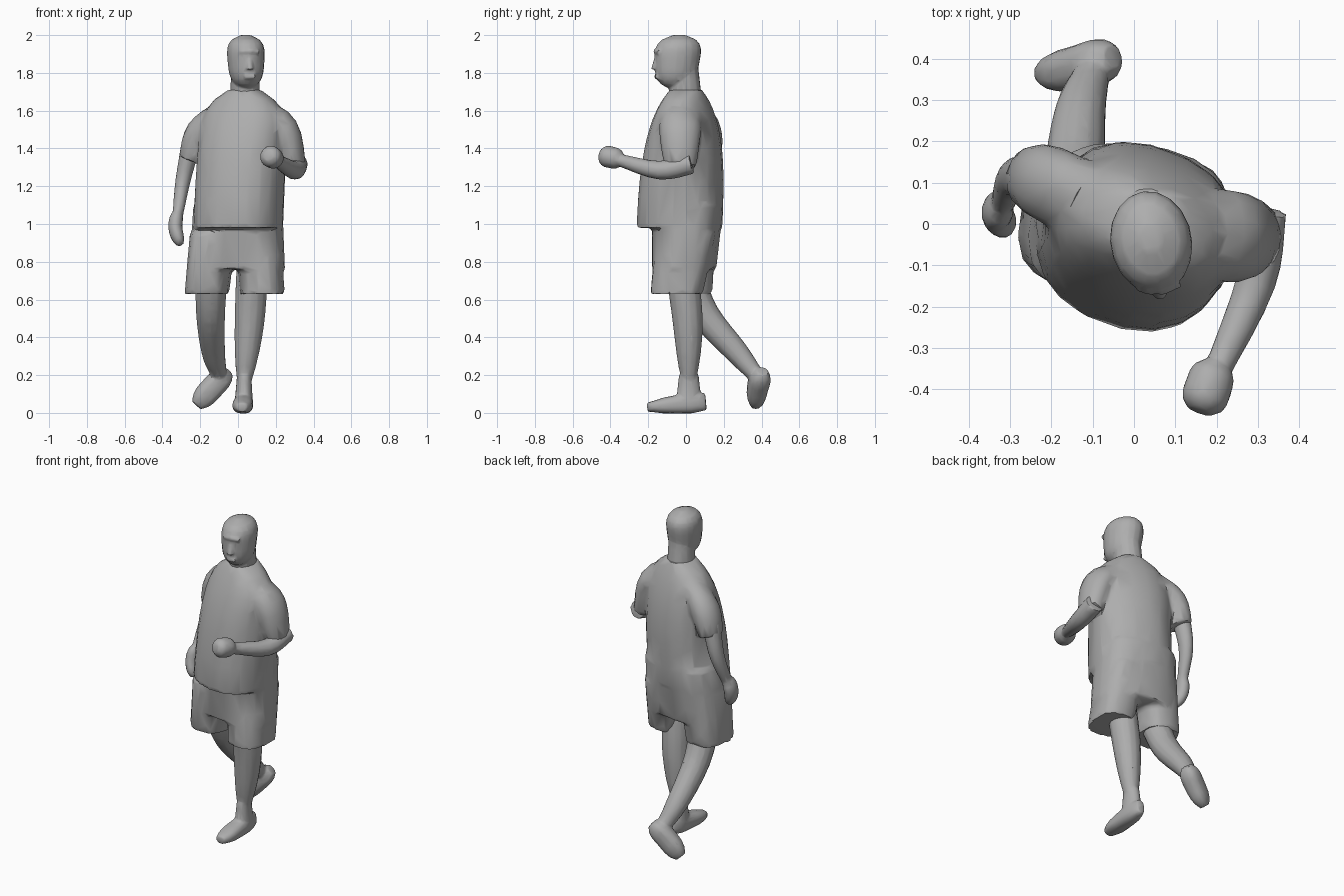
import bpy, bmesh, math
from mathutils import Vector

old = bpy.data.objects.get("Cube")
if old:
    bpy.data.objects.remove(old, do_unlink=True)

grey = bpy.data.materials.new("plain_grey")
grey.use_nodes = True
grey.diffuse_color = (0.42, 0.42, 0.42, 1)
grey.node_tree.nodes["Principled BSDF"].inputs["Base Color"].default_value = grey.diffuse_color


def taper(start, end, bulge=0, hold=1):
    """Size from start to end; bulge swells the middle, hold delays the change."""
    return lambda t: start + (end - start) * t ** hold + bulge * math.sin(math.pi * t)


def rounded(size, lowest, sharpness=4):
    """Scale a size rule so that both ends close in a rounded way."""
    return lambda t: size(t) * max(lowest, (1 - abs(2 * t - 1) ** sharpness) ** 0.5)


def along(joints, t):
    """Point on a smooth curve through the joints."""
    last = len(joints) - 1
    i = min(int(t * last), last - 1)
    f = t * last - i
    a, b = Vector(joints[i]), Vector(joints[i + 1])
    before = Vector(joints[i - 1]) if i else a * 2 - b
    after = Vector(joints[i + 2]) if i + 2 <= last else b * 2 - a
    bend = (before * 2 - a * 5 + b * 4 - after) * f * f + (a * 3 - before - b * 3 + after) * f ** 3
    return a + ((b - before) * f + bend) / 2


def loft(bm, joints, width, depth, steps=8, n=14, level=None, side=(1, 0, 0), power=2):
    """Skin over oval rings; level keeps them flat, turned by that angle."""
    rings = []
    for i in range(steps + 1):
        t = i / steps
        if level is None:
            d = along(joints, min(t + 0.05, 1)) - along(joints, max(t - 0.05, 0))
            d.normalize()
            u = Vector(side)
            u = (u - d * u.dot(d)).normalized()
        else:
            d = Vector((0, 0, 1))
            u = Vector((math.cos(math.radians(level)), math.sin(math.radians(level)), 0))
        v = d.cross(u)
        ring = []
        for k in range(n):
            angle = math.tau * (k + 0.5) / n
            p, q = (math.copysign(abs(c) ** (2 / power), c)
                    for c in (math.cos(angle), math.sin(angle)))
            ring.append(bm.verts.new(along(joints, t) + u * p * width(t) + v * q * depth(t)))
        rings.append(ring)
    for low, high in zip(rings, rings[1:]):
        for k in range(n):
            m = (k + 1) % n
            bm.faces.new((low[k], low[m], high[m], high[k]))
    bm.faces.new(rings[0][::-1])
    bm.faces.new(rings[-1])


def limb(bm, joints, start, end, bulge=0, hold=1, flat=1, **options):
    """Limb whose depth is its width times flat."""
    size = taper(start, end, bulge, hold)
    loft(bm, joints, size, lambda t: size(t) * flat, **options)


def fuse(name, bm, voxel, ratio, smoothing=2):
    """Merge overlapping volumes into one skin and reduce it to broad facets."""
    mesh = bpy.data.meshes.new(name)
    bm.to_mesh(mesh)
    bm.free()
    ob = bpy.data.objects.new(name, mesh)
    bpy.context.collection.objects.link(ob)
    bpy.ops.object.select_all(action='DESELECT')
    ob.select_set(True)
    bpy.context.view_layer.objects.active = ob
    remesh = ob.modifiers.new("merge", 'REMESH')
    remesh.mode = 'VOXEL'
    remesh.voxel_size = voxel
    soften = ob.modifiers.new("soften", 'SMOOTH')
    soften.iterations = smoothing
    facets = ob.modifiers.new("facets", 'DECIMATE')
    facets.ratio = ratio
    for modifier in ("merge", "soften", "facets"):
        bpy.ops.object.modifier_apply(modifier=modifier)
    ob.data.materials.clear()
    ob.data.materials.append(grey)
    bpy.ops.object.shade_smooth_by_angle(angle=math.radians(35))


# Loose shirt, twisted so the left shoulder leads
bm = bmesh.new()
loft(bm, [(0, -0.035, 0.98), (0.035, 0, 1.71)],
     lambda t: 0.235 - 0.15 * t ** 10, lambda t: 0.22 - 0.135 * t ** 3,
     steps=14, n=20, level=-20, power=2.3)
limb(bm, [(0.12, -0.01, 1.58), (0.24, -0.03, 1.5), (0.3, -0.03, 1.3)],
     0.075, 0.062, 0.015, flat=1.35)
limb(bm, [(-0.09, 0.05, 1.57), (-0.2, 0.095, 1.48), (-0.25, 0.11, 1.34)],
     0.075, 0.066, 0.01, flat=1.2)

# Shorts: seat and two wide legs
loft(bm, [(-0.005, -0.01, 0.76), (0, 0.01, 1.1)],
     taper(0.255, 0.235), taper(0.165, 0.185), n=20, level=-8, power=2.5)
for x, y in ((0.13, -0.05), (-0.165, 0)):
    loft(bm, [(x, y, 0.63), (x * 0.8, 0, 0.95)],
         taper(0.115, 0.12), taper(0.14, 0.16), level=-8, power=2.6)
fuse("shirt_and_shorts", bm, 0.014, 0.06)

# Head, neck and face
bm = bmesh.new()
limb(bm, [(0.035, 0, 1.64), (0.04, -0.015, 1.82)], 0.08, 0.075, flat=1.1, level=10)
skull = rounded(taper(0.085, 0.108), 0.25, 3.5)
loft(bm, [(0.045, -0.06, 1.715), (0.04, -0.035, 2)],
     skull, lambda t: skull(t) * 1.25, steps=12, n=18, level=10)
limb(bm, [(0.063, -0.165, 1.82), (0.06, -0.15, 1.9)], 0.02, 0.012, level=10)
limb(bm, [(0.01, -0.15, 1.91), (0.06, -0.16, 1.915), (0.11, -0.14, 1.91)], 0.014, 0.014)
limb(bm, [(0.035, -0.155, 1.78), (0.09, -0.15, 1.78)], 0.014, 0.014, side=(0, 0, 1))
fuse("head", bm, 0.007, 0.1)

# Left arm, bent and reaching forward
bm = bmesh.new()
limb(bm, [(0.315, 0.03, 1.32), (0.295, -0.14, 1.285), (0.2, -0.36, 1.34)],
     0.055, 0.032, 0.006)
fist = rounded(taper(0.056, 0.06), 0.5)
loft(bm, [(0.2, -0.335, 1.34), (0.16, -0.455, 1.365)], fist, fist)
fuse("left_arm", bm, 0.008, 0.1)

# Right arm, hanging with the elbow behind
bm = bmesh.new()
limb(bm, [(-0.25, 0.11, 1.42), (-0.293, 0.11, 1.22), (-0.32, 0.045, 1.04)],
     0.052, 0.028, flat=1.15)
palm = rounded(taper(0.039, 0.036), 0.5)
loft(bm, [(-0.318, 0.045, 1.07), (-0.332, 0.025, 0.98), (-0.305, -0.005, 0.89)],
     palm, lambda t: palm(t) * 1.3)
fuse("right_arm", bm, 0.008, 0.1)

# Standing left leg and shoe
bm = bmesh.new()
limb(bm, [(0.075, -0.02, 0.75), (0.06, 0.01, 0.47), (0.033, 0.015, 0.17)],
     0.085, 0.039, hold=3)
limb(bm, [(0.033, 0.015, 0.2), (0.03, 0.015, 0.04)], 0.038, 0.05, flat=1.4, level=5)
loft(bm, [(0.035, 0.105, 0.06), (0.02, -0.205, 0.03)],
     rounded(taper(0.048, 0.058), 0.5), rounded(taper(0.065, 0.034), 0.7), power=2.5)
fuse("left_leg", bm, 0.008, 0.09)

# Trailing right leg and toe-down shoe
bm = bmesh.new()
limb(bm, [(-0.14, 0, 0.74), (-0.145, 0.1, 0.52), (-0.13, 0.27, 0.32), (-0.1, 0.37, 0.2)],
     0.085, 0.042, hold=1.6, steps=12)
loft(bm, [(-0.05, 0.405, 0.22), (-0.13, 0.38, 0.14), (-0.22, 0.365, 0.04)],
     rounded(taper(0.06, 0.064), 0.5), rounded(taper(0.062, 0.048), 0.5),
     side=(0.67, 0.2, -0.71), power=2.5)
fuse("right_leg", bm, 0.008, 0.09)
